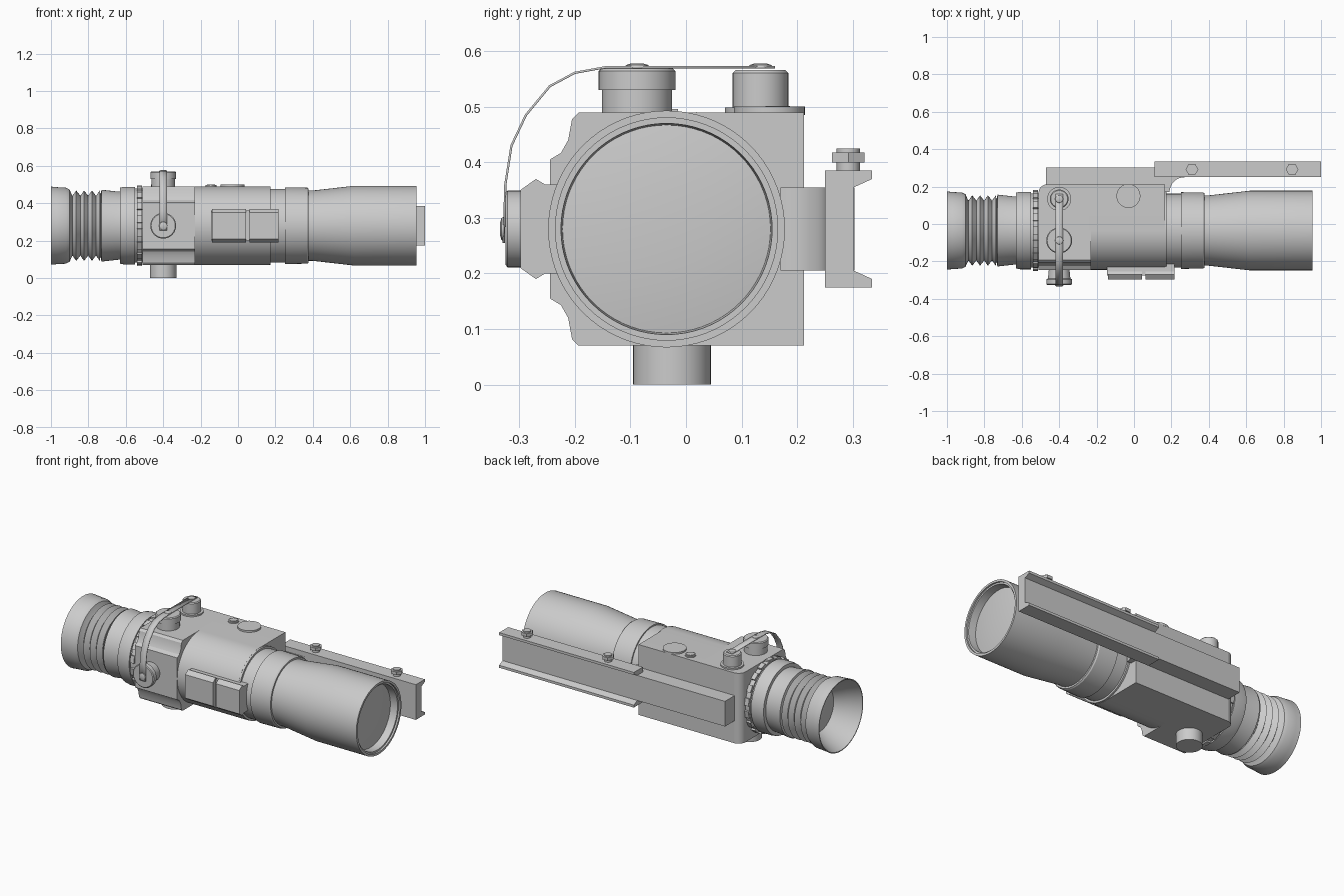
import bpy, bmesh, math
from mathutils import Vector, Matrix

cube = bpy.data.objects.get("Cube")
if cube:
    bpy.data.objects.remove(cube, do_unlink=True)

AXIS_Y, AXIS_Z = -0.035, 0.28
TURRET_X = -0.4


def finish(name, bm, angle=28):
    bmesh.ops.remove_doubles(bm, verts=bm.verts, dist=1e-5)
    bmesh.ops.recalc_face_normals(bm, faces=bm.faces)
    mesh = bpy.data.meshes.new(name)
    bm.to_mesh(mesh)
    bm.free()
    obj = bpy.data.objects.new(name, mesh)
    bpy.context.collection.objects.link(obj)
    bpy.ops.object.select_all(action='DESELECT')
    obj.select_set(True)
    bpy.context.view_layer.objects.active = obj
    bpy.ops.object.shade_smooth_by_angle(angle=math.radians(angle))
    return obj


def lathe(name, profile, origin, axis, steps=64):
    """Revolve (distance, radius) pairs around an axis through origin."""
    bm = bmesh.new()
    verts = [bm.verts.new((r, 0, t)) for t, r in profile]
    edges = [bm.edges.new(pair) for pair in zip(verts, verts[1:])]
    bmesh.ops.spin(bm, geom=verts + edges, cent=(0, 0, 0), axis=(0, 0, 1),
                   angle=math.tau, steps=steps, use_merge=True)
    turn = Vector((0, 0, 1)).rotation_difference(Vector(axis)).to_matrix().to_4x4()
    bm.transform(Matrix.Translation(origin) @ turn)
    return finish(name, bm)


def extrude(name, points, start, end, along='x'):
    """Extrude a (y, z) outline along x, or an (x, y) outline along z."""
    bm = bmesh.new()
    place = (lambda p: (start, *p)) if along == 'x' else (lambda p: (*p, start))
    face = bm.faces.new([bm.verts.new(place(p)) for p in points])
    ext = bmesh.ops.extrude_face_region(bm, geom=[face])
    shift = Vector((end - start, 0, 0) if along == 'x' else (0, 0, end - start))
    bmesh.ops.translate(bm, vec=shift,
                        verts=[g for g in ext['geom'] if isinstance(g, bmesh.types.BMVert)])
    return finish(name, bm)


def rect(a0, a1, b0, b1):
    return [(a0, b0), (a1, b0), (a1, b1), (a0, b1)]


def arc(cx, cy, r, a0, a1, n):
    return [(cx + r * math.cos(math.radians(a0 + (a1 - a0) * i / n)),
             cy + r * math.sin(math.radians(a0 + (a1 - a0) * i / n))) for i in range(n + 1)]


def disc(name, origin, axis, radius, height, steps=40):
    return lathe(name, [(0, 0), (0, radius), (height, radius), (height, 0)], origin, axis, steps)


tube_origin, X, Z = (0, AXIS_Y, AXIS_Z), (1, 0, 0), (0, 0, 1)

# Objective end: barrel, focus ring and recessed glass
lathe("objective_barrel", [
    (0.3, 0), (0.3, 0.188), (0.4, 0.188), (0.62, 0.213), (0.955, 0.213), (0.955, 0.2),
    (0.945, 0.2), (0.945, 0.19), (0.9, 0.187), (0.9, 0)], tube_origin, X, 72)
lathe("objective_lens", [(0.9, 0.187), (0.907, 0.14), (0.912, 0.07), (0.914, 0)], tube_origin, X)
lathe("focus_ring", [
    (0.14, 0), (0.14, 0.209), (0.175, 0.209), (0.175, 0.197), (0.25, 0.197), (0.25, 0.205),
    (0.37, 0.203), (0.378, 0.198), (0.378, 0)], tube_origin, X)

# Eyepiece: hollow cup, bellows and rear collars
bellows = []
for i in range(4):
    bellows += [(-0.885 + i * 0.042, 0.16), (-0.865 + i * 0.042, 0.188)]
lathe("eyecup", [
    (-0.86, 0), (-0.86, 0.13), (-0.93, 0.172), (-1, 0.204), (-1, 0.209), (-0.97, 0.206),
    (-0.92, 0.203), (-0.9, 0.193), (-0.893, 0.175), *bellows, (-0.735, 0.165),
    (-0.73, 0.192), (-0.64, 0.182), (-0.63, 0.182), (-0.63, 0.203), (-0.61, 0.207),
    (-0.55, 0.207), (-0.55, 0.198), (-0.48, 0.198), (-0.48, 0)], tube_origin, X)
lathe("eyepiece_lens", [(-0.86, 0.13), (-0.87, 0.07), (-0.873, 0)], tube_origin, X)

# Toothed adjustment ring
lathe("adjustment_ring", [(-0.54, 0.18), (-0.54, 0.207), (-0.512, 0.207), (-0.512, 0.18)],
      tube_origin, X)
bm = bmesh.new()
for i in range(18):
    spin = Matrix.Rotation(math.tau * i / 18, 4, 'X')
    bmesh.ops.create_cube(bm, size=1, matrix=Matrix.Translation(tube_origin) @ spin
                          @ Matrix.Translation((-0.526, 0, 0.204))
                          @ Matrix.Diagonal((0.026, 0.042, 0.024, 1)))
finish("ring_teeth", bm)

# Housing: D-shaped middle and faceted turret block
extrude("main_housing", [(0.212, 0.07), (0.212, 0.49)]
        + arc(AXIS_Y, AXIS_Z, 0.21, 90, 270, 40), -0.24, 0.165)
upper = [(-0.245, 0.405), (-0.225, 0.417), (-0.212, 0.44), (-0.205, 0.478), (-0.193, 0.49)]
lower = [(y, 2 * AXIS_Z - z) for y, z in reversed(upper)]
block = extrude("turret_block", lower + upper + [(0.212, 0.49), (0.212, 0.07)], -0.51, -0.23)
bevel = block.modifiers.new("rounded_back_corner", 'BEVEL')
bevel.limit_method = 'WEIGHT'
bevel.width, bevel.segments = 0.045, 6
weights = block.data.attributes.new("bevel_weight_edge", 'FLOAT', 'EDGE')
for edge in block.data.edges:
    ends = [block.data.vertices[v].co for v in edge.vertices]
    if all(c.x < -0.5 and c.y > 0.2 for c in ends):
        weights.data[edge.index].value = 1

# Side control panel with two pads
pad = [(-0.2, 0.355), (-0.245, 0.355), (-0.27, 0.37), (-0.298, 0.35)]
mirrored = [(y, 2 * AXIS_Z - z) for y, z in reversed(pad)]
for label, x0, x1 in (("rear", -0.14, 0.043), ("front", 0.062, 0.217)):
    extrude(label + "_control_pad", pad + mirrored, x0, x1)
extrude("control_panel_base", rect(-0.275, -0.2, 0.2, 0.36), -0.145, 0.217)

# Turrets, their bases and retaining buttons
lathe("elevation_turret", [
    (0, 0), (0, 0.063), (0.04, 0.063), (0.04, 0.069), (0.074, 0.069), (0.079, 0.064), (0.079, 0)],
    (TURRET_X, -0.088, 0.49), Z, 48)
lathe("battery_cap", [
    (0, 0), (0, 0.064), (0.009, 0.064), (0.009, 0.05), (0.071, 0.05), (0.076, 0.045), (0.076, 0)],
    (TURRET_X, 0.134, 0.49), Z, 48)
lathe("windage_turret", [
    (0, 0), (0, 0.055), (0.05, 0.06), (0.055, 0.069), (0.08, 0.069), (0.084, 0.064), (0.084, 0)],
    (TURRET_X, -0.241, AXIS_Z), (0, -1, 0), 48)
disc("lower_turret", (TURRET_X, -0.025, 0), Z, 0.07, 0.08)
button = [(0, 0), (0, 0.022), (0.005, 0.02), (0.008, 0.01), (0.008, 0)]
for label, y in (("elevation", -0.088), ("battery", 0.134)):
    lathe(label + "_strap_button", button, (TURRET_X, y, 0.57), Z, 24)
lathe("windage_strap_button", button, (TURRET_X, -0.327, AXIS_Z), (0, -1, 0), 24)

# Flexible retaining strap
path = [(0.16, 0.571), (-0.145, 0.571), (-0.2, 0.561), (-0.245, 0.537), (-0.288, 0.485),
        (-0.314, 0.43), (-0.325, 0.36), (-0.328, 0.255)]
bm = bmesh.new()
rows = [[bm.verts.new((TURRET_X + s, y, z)) for s in (-0.02, 0.02)] for y, z in path]
for a, b in zip(rows, rows[1:]):
    bm.faces.new((a[0], a[1], b[1], b[0]))
strap = finish("retaining_strap", bm)
solid = strap.modifiers.new("thickness", 'SOLIDIFY')
solid.thickness, solid.offset = 0.004, 0

# Top buttons
disc("small_top_button", (-0.145, 0.165, 0.485), Z, 0.03, 0.012)
disc("small_button_cap", (-0.145, 0.165, 0.49), Z, 0.022, 0.011)
disc("large_top_button", (-0.03, 0.15, 0.485), Z, 0.064, 0.015)

# Side mount: bracket with concave fillet, long bar and flanged rail
bracket = [(-0.47, 0.2), (0.17, 0.172)] + arc(0.27, 0.17, 0.08, 180, 90, 8) + [(-0.47, 0.25)]
extrude("mount_bracket", bracket, 0.205, 0.355, 'z')
extrude("mount_bar", rect(0.21, 0.303, 0.205, 0.355), -0.47, 0.12)
half = [(0.25, 0.385), (0.335, 0.385), (0.335, 0.37), (0.302, 0.355)]
extrude("side_rail", half + [(y, 2 * AXIS_Z - z) for y, z in reversed(half)], 0.11, 1)

# Rail bolts
for label, x in (("rear", 0.31), ("front", 0.845)):
    disc(label + "_bolt_stem", (x, 0.292, 0.36), Z, 0.021, 0.065, 24)
    disc(label + "_bolt_nut", (x, 0.292, 0.4), Z, 0.034, 0.018, 6)
